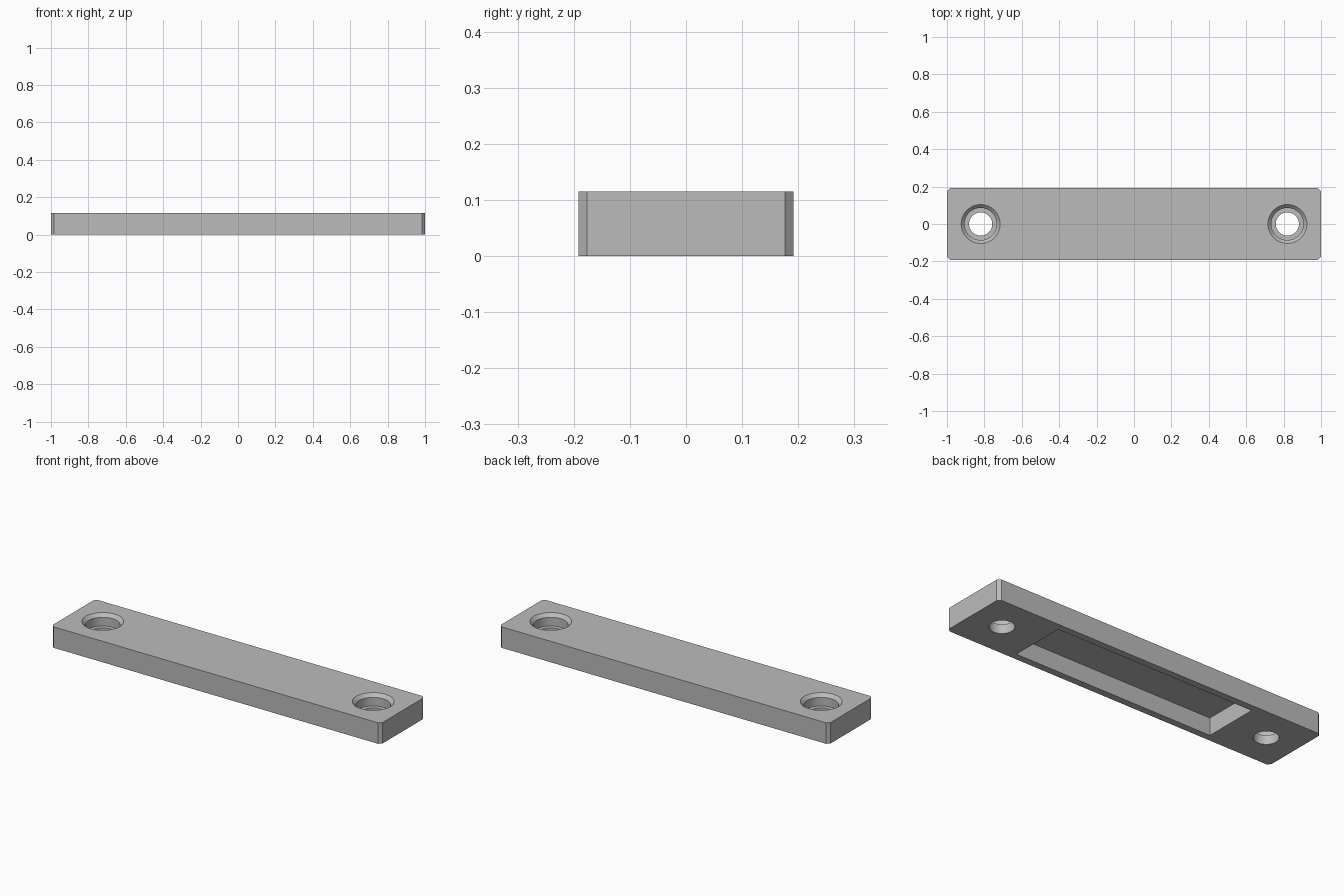
import bpy, bmesh, math

cube = bpy.data.objects.get("Cube")
if cube:
    bpy.data.objects.remove(cube, do_unlink=True)

HALF_X, HALF_Y, HEIGHT, CHAMFER = 1.0, 0.192, 0.115, 0.016
POCKET_X, POCKET_Y, POCKET_DEPTH = 0.6, 0.154, 0.095
HOLE_X = 0.82

grey = bpy.data.materials.new("plain grey")
grey.use_nodes = True
grey.diffuse_color = (0.5, 0.5, 0.5, 1)
grey.node_tree.nodes["Principled BSDF"].inputs["Base Color"].default_value = (0.5, 0.5, 0.5, 1)


def add_object(name, bm):
    """Turn a bmesh into a grey scene object."""
    bmesh.ops.recalc_face_normals(bm, faces=bm.faces)
    mesh = bpy.data.meshes.new(name)
    bm.to_mesh(mesh)
    bm.free()
    mesh.materials.append(grey)
    obj = bpy.data.objects.new(name, mesh)
    bpy.context.collection.objects.link(obj)
    return obj


def box(name, half_x, half_y, bottom, top, chamfer=0):
    """Box with optionally chamfered upright edges."""
    bm = bmesh.new()
    bmesh.ops.create_cube(bm, size=1)
    for v in bm.verts:
        v.co = (v.co.x * 2 * half_x, v.co.y * 2 * half_y, top if v.co.z > 0 else bottom)
    if chamfer:
        upright = [e for e in bm.edges if abs(e.verts[0].co.z - e.verts[1].co.z) > 0.01]
        bmesh.ops.bevel(bm, geom=upright, offset=chamfer, segments=1, affect='EDGES')
    return add_object(name, bm)


def lathe(name, x, profile, sides=64):
    """Solid of revolution about an upright axis, from (radius, height) points."""
    bm = bmesh.new()
    rings = [[bm.verts.new((x + r * math.cos(math.tau * i / sides),
                            r * math.sin(math.tau * i / sides), z))
              for i in range(sides)] for r, z in profile]
    for low, high in zip(rings, rings[1:]):
        for i in range(sides):
            j = (i + 1) % sides
            bm.faces.new((low[i], low[j], high[j], high[i]))
    bm.faces.new(rings[0])
    bm.faces.new(rings[-1])
    return add_object(name, bm)


# Plate with chamfered corners
plate = box("mounting_plate", HALF_X, HALF_Y, 0, HEIGHT, CHAMFER)

# Cutters: underside pocket and two stepped screw holes with a chamfered rim
screw_profile = [(0.062, -0.05), (0.062, 0.05), (0.086, 0.05),
                 (0.086, HEIGHT - 0.018), (0.104, HEIGHT), (0.104, HEIGHT + 0.05)]
cutters = [box("pocket_cutter", POCKET_X, POCKET_Y, -0.05, POCKET_DEPTH)]
for side, label in ((1, "left"), (-1, "right")):
    cutters.append(lathe(label + "_screw_hole_cutter", side * HOLE_X, screw_profile))

for cutter in cutters:
    cutter.hide_render = True
    mod = plate.modifiers.new(cutter.name, 'BOOLEAN')
    mod.operation = 'DIFFERENCE'
    mod.solver = 'EXACT'
    mod.object = cutter

# Bake the cuts and drop the cutters
bpy.context.view_layer.objects.active = plate
plate.select_set(True)
for mod in list(plate.modifiers):
    bpy.ops.object.modifier_apply(modifier=mod.name)
for cutter in cutters:
    bpy.data.objects.remove(cutter, do_unlink=True)

# Smooth hole walls, crisp edges elsewhere
bpy.ops.object.select_all(action='DESELECT')
plate.select_set(True)
bpy.ops.object.shade_smooth_by_angle(angle=math.radians(25))
